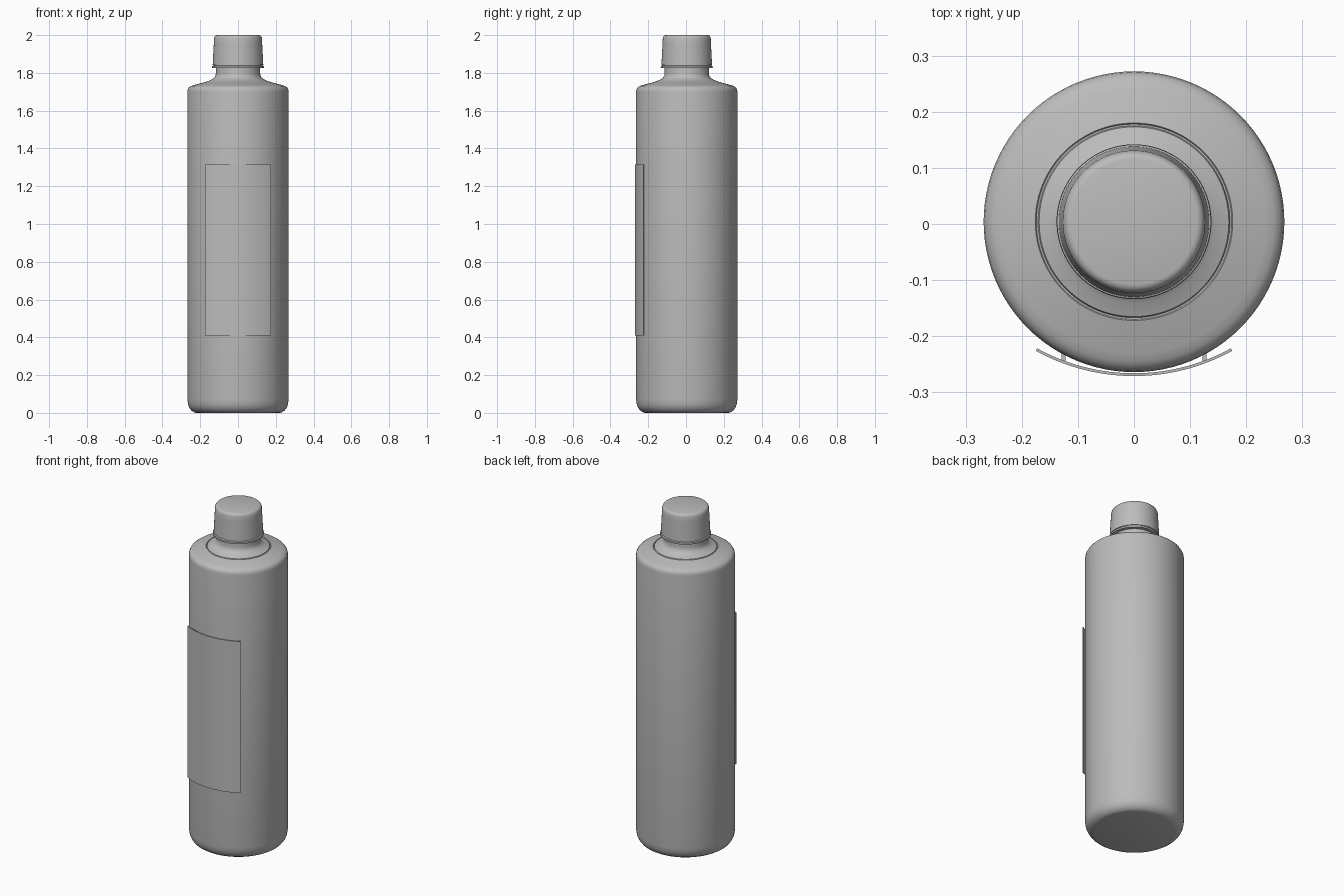
import bpy, bmesh, math

cube = bpy.data.objects.get("Cube")
if cube:
    bpy.data.objects.remove(cube, do_unlink=True)

CENTRE_Y = 0.004

# one plain grey for the whole bottle
grey = bpy.data.materials.new("plain grey")
grey.use_nodes = True
colour = (0.5, 0.5, 0.5, 1)
grey.diffuse_color = colour
grey.node_tree.nodes["Principled BSDF"].inputs["Base Color"].default_value = colour


def finish(name, bm, angle=35):
    """Turn a bmesh into a shaded, coloured object."""
    bmesh.ops.recalc_face_normals(bm, faces=bm.faces)
    mesh = bpy.data.meshes.new(name)
    bm.to_mesh(mesh)
    bm.free()
    mesh.materials.append(grey)
    obj = bpy.data.objects.new(name, mesh)
    bpy.context.collection.objects.link(obj)
    bpy.ops.object.select_all(action='DESELECT')
    obj.select_set(True)
    bpy.context.view_layer.objects.active = obj
    bpy.ops.object.shade_smooth_by_angle(angle=math.radians(angle))
    return obj


def lathe(name, profile, sides=96):
    """Revolve (radius, height) points, capping both ends."""
    bm = bmesh.new()
    rings = []
    for r, z in profile:
        rings.append([bm.verts.new((r * math.cos(2 * math.pi * i / sides),
                                    CENTRE_Y + r * math.sin(2 * math.pi * i / sides), z))
                      for i in range(sides)])
    for low, high in zip(rings, rings[1:]):
        for i in range(sides):
            j = (i + 1) % sides
            bm.faces.new((low[i], low[j], high[j], high[i]))
    bm.faces.new(rings[0])
    bm.faces.new(rings[-1])
    return finish(name, bm)


def curved_plate(name, radius, centre_y, half_width, z0, z1, thickness, steps=32):
    """Upright plate bent round a vertical axis, bulging to the front."""
    bm = bmesh.new()
    half_angle = math.asin(half_width / radius)
    columns = []
    for i in range(steps + 1):
        a = half_angle * (2 * i / steps - 1)
        columns.append([bm.verts.new((r * math.sin(a), centre_y - r * math.cos(a), z))
                        for r, z in ((radius, z0), (radius, z1),
                                     (radius - thickness, z1), (radius - thickness, z0))])
    for a, b in zip(columns, columns[1:]):
        for k in range(4):
            m = (k + 1) % 4
            bm.faces.new((a[k], b[k], b[m], a[m]))
    bm.faces.new(columns[0])
    bm.faces.new(columns[-1])
    return finish(name, bm)


# body: chamfered foot, straight wall, rounded shoulder, step and flared neck
lathe("bottle_body", [
    (0.222, 0.0), (0.232, 0.003), (0.246, 0.012), (0.257, 0.026), (0.264, 0.043),
    (0.268, 0.07), (0.268, 1.70), (0.266, 1.713), (0.260, 1.723), (0.250, 1.730),
    (0.235, 1.735), (0.176, 1.751), (0.174, 1.748), (0.171, 1.748), (0.169, 1.753),
    (0.145, 1.762), (0.128, 1.772), (0.119, 1.785), (0.117, 1.80), (0.117, 1.86)])

# cap: tapered, rounded at the top
lathe("cap", [
    (0.115, 1.842), (0.134, 1.842), (0.131, 1.90), (0.128, 1.955), (0.127, 1.982),
    (0.124, 1.992), (0.119, 1.998), (0.112, 2.0)])

# thin band under the cap
lathe("cap_band", [
    (0.115, 1.826), (0.137, 1.826), (0.138, 1.829), (0.137, 1.836), (0.130, 1.839),
    (0.130, 1.843), (0.115, 1.843)])

# label plate, flatter than the body so that its side edges stand free
curved_plate("front_label", 0.363, 0.092, 0.175, 0.41, 1.315, 0.005)

# slim ribs holding the label edges to the body
for side, word in ((1, "left"), (-1, "right")):
    bm = bmesh.new()
    bmesh.ops.create_cube(bm, size=1)
    for v in bm.verts:
        v.co = (side * 0.126 + v.co.x * 0.007, -0.239 + v.co.y * 0.016,
                0.8625 + v.co.z * 0.895)
    finish("label_rib_" + word, bm)
